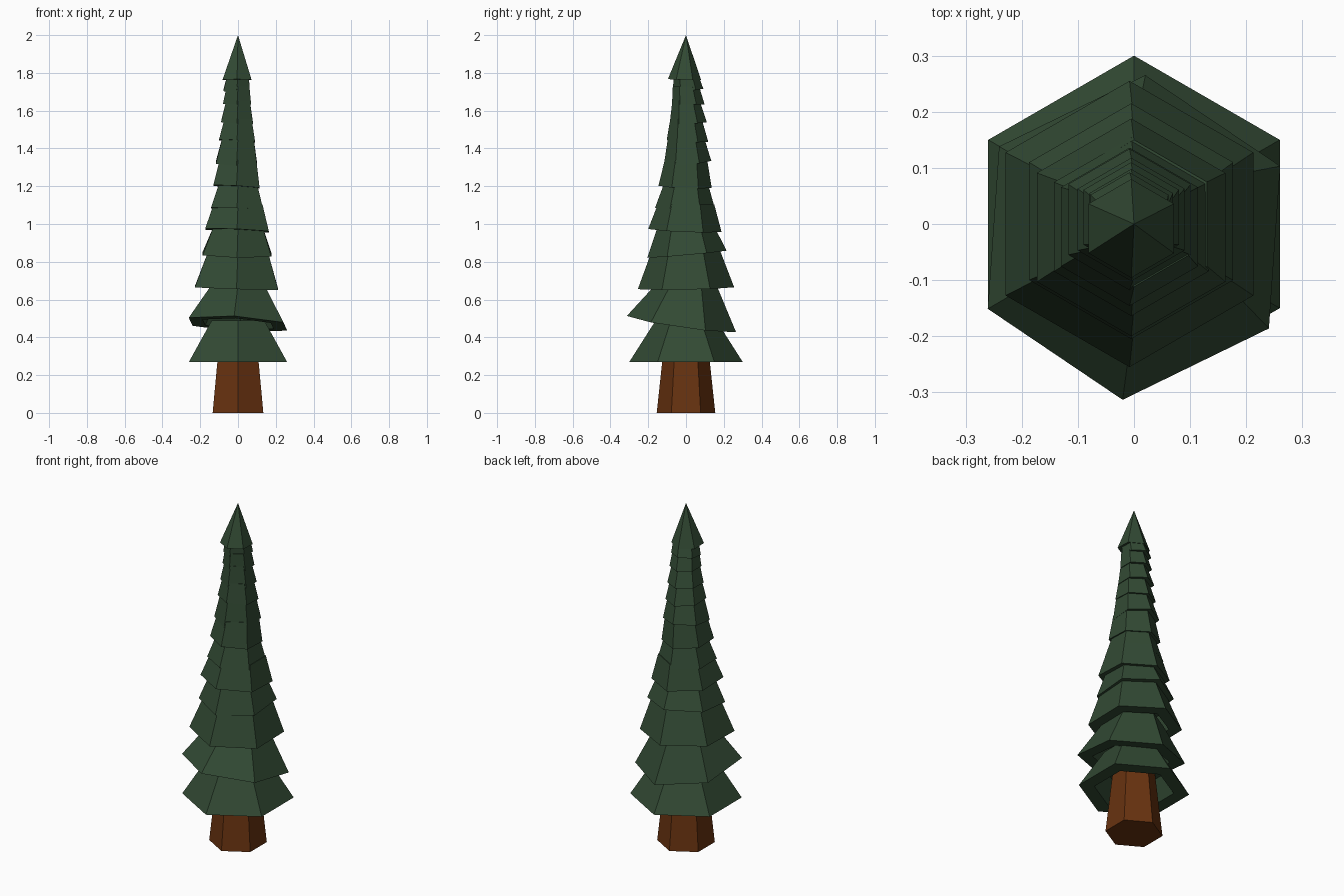
import bpy
import bmesh
from math import cos, sin, pi, radians

if "Cube" in bpy.data.objects:
    bpy.data.objects.remove(bpy.data.objects["Cube"], do_unlink=True)

SIDES = 6


def make_material(name, color):
    mat = bpy.data.materials.new(name)
    mat.use_nodes = True
    mat.diffuse_color = color
    mat.node_tree.nodes["Principled BSDF"].inputs["Base Color"].default_value = color
    return mat


def ring(bm, radius, z, centre=(0, 0), slope=(0, 0), turn=0):
    """Hexagon of vertices, corners toward +y and -y, optionally tilted."""
    verts = []
    for i in range(SIDES):
        angle = pi / 2 + 2 * pi * i / SIDES + radians(turn)
        dx, dy = radius * cos(angle), radius * sin(angle)
        height = z + slope[0] * dx + slope[1] * dy
        verts.append(bm.verts.new((centre[0] + dx, centre[1] + dy, height)))
    return verts


def bridge(bm, lower, upper):
    for i in range(SIDES):
        j = (i + 1) % SIDES
        bm.faces.new((lower[i], lower[j], upper[j], upper[i]))


def finish(bm, name, mat):
    bmesh.ops.recalc_face_normals(bm, faces=bm.faces)
    mesh = bpy.data.meshes.new(name)
    bm.to_mesh(mesh)
    bm.free()
    mesh.materials.append(mat)
    obj = bpy.data.objects.new(name, mesh)
    bpy.context.collection.objects.link(obj)


def branch_tier(name, z, top_z, radius, top_radius, centre, slope, turn, mat):
    """Tapered skirt of branches with a flat rim and a hollow underside."""
    bm = bmesh.new()
    outer = ring(bm, radius, z, centre, slope, turn)
    inner = ring(bm, radius * 0.72, z, centre, slope, turn)
    depth = (top_z - z) * 0.5
    ceiling = ring(bm, (radius * 0.72 + top_radius) * 0.42, z + depth, centre, slope, turn)
    bridge(bm, inner, outer)
    bridge(bm, ceiling, inner)
    bm.faces.new(ceiling)
    if top_radius:
        upper = ring(bm, top_radius, top_z)
        bridge(bm, outer, upper)
        bm.faces.new(upper)
    else:
        tip = bm.verts.new((0, 0, top_z))
        for i in range(SIDES):
            bm.faces.new((outer[i], outer[(i + 1) % SIDES], tip))
    finish(bm, name, mat)


needles = make_material("dark green needles", (0.032, 0.068, 0.034, 1))
bark = make_material("brown bark", (0.137, 0.032, 0.005, 1))

# Trunk
bm = bmesh.new()
base = ring(bm, 0.155, 0)
head = ring(bm, 0.11, 0.42)
bridge(bm, base, head)
bm.faces.new(base)
bm.faces.new(head)
finish(bm, "trunk", bark)

# Branch tiers: height, radius, top radius, centre, slope along x and y
tiers = [
    (0.27, 0.30, 0.16, (0, 0), (0, 0)),
    (0.47, 0.29, 0.16, (0, -0.024), (-0.06, -0.145)),
    (0.66, 0.255, 0.18, (-0.008, 0), (-0.03, 0.02)),
    (0.84, 0.21, 0.15, (-0.005, 0.005), (-0.02, 0.09)),
    (0.966, 0.194, 0.15, (-0.005, -0.006), (-0.045, -0.04)),
    (1.082, 0.159, 0.115, (-0.005, -0.005), (-0.02, -0.02)),
    (1.197, 0.141, 0.112, (-0.008, -0.005), (-0.06, -0.04)),
    (1.32, 0.126, 0.095, (-0.008, 0.008), (-0.05, 0.11)),
    (1.44, 0.11, 0.083, (-0.005, 0.008), (-0.05, -0.05)),
    (1.536, 0.098, 0.072, (-0.005, 0.012), (-0.05, 0.03)),
    (1.634, 0.086, 0.07, (-0.005, 0.012), (-0.03, 0)),
    (1.707, 0.08, 0.067, (-0.008, 0.012), (0, 0.1)),
    (1.764, 0.088, 0, (-0.005, -0.008), (0, -0.03)),
]
for n, (z, radius, top_radius, centre, slope) in enumerate(tiers):
    last = n == len(tiers) - 1
    top_z = 2 if last else tiers[n + 1][0] + 0.02
    # The second tier is also slightly twisted
    turn = -4 if n == 1 else 0
    branch_tier(f"branch_tier_{n + 1}", z, top_z, radius, top_radius,
                centre, slope, turn, needles)
